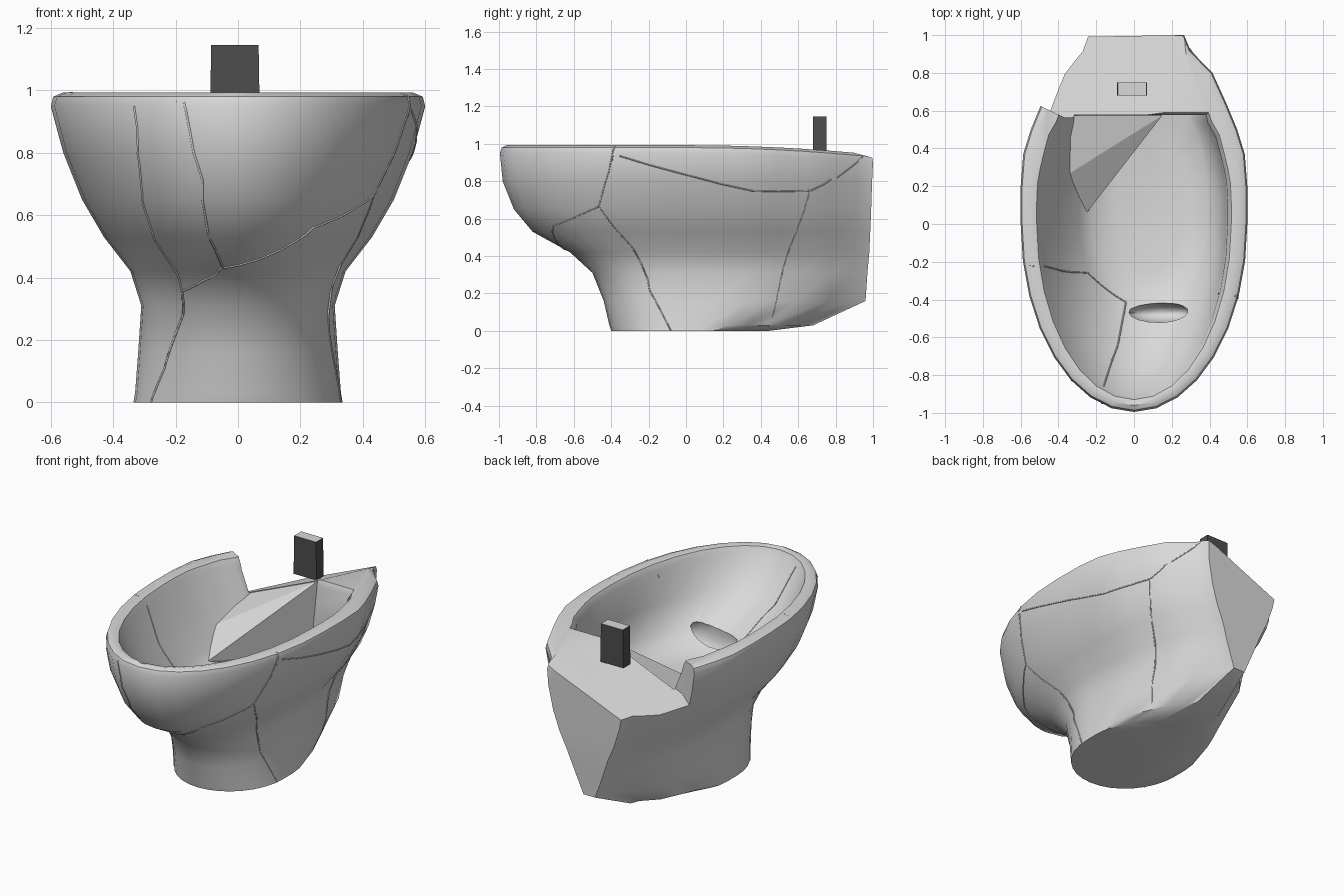
import bpy, bmesh, math
from mathutils import Vector
from mathutils.bvhtree import BVHTree

if "Cube" in bpy.data.objects:
    bpy.data.objects.remove(bpy.data.objects["Cube"])


def material(name, value):
    mat = bpy.data.materials.new(name)
    mat.use_nodes = True
    color = (value, value, value, 1)
    mat.diffuse_color = color
    mat.node_tree.nodes["Principled BSDF"].inputs["Base Color"].default_value = color
    return mat


porcelain = material("grey porcelain", 0.7)
dark = material("dark grey", 0.075)


def make_object(name, bm, *mats):
    bmesh.ops.recalc_face_normals(bm, faces=bm.faces)
    mesh = bpy.data.meshes.new(name)
    bm.to_mesh(mesh)
    bm.free()
    for mat in mats:
        mesh.materials.append(mat)
    obj = bpy.data.objects.new(name, mesh)
    bpy.context.collection.objects.link(obj)
    return obj


# Taper of the rear half: fraction of length, fraction of extra width
REAR = [(.2, 1), (.37, .96), (.5, .84), (.63, .68), (.8, .45), (.92, .1), (1, 0)]
FRONT_STEPS = 8


def ring(bm, z, front, mid, half, back, back_half, shift=0):
    """Closed horizontal outline: elliptical nose and tapered tail."""
    side = []
    for i in range(1, FRONT_STEPS + 1):
        a = math.pi / 2 * i / FRONT_STEPS
        side.append((half * math.sin(a), mid - (mid - front) * math.cos(a)))
    for u, s in REAR:
        side.append((back_half + (half - back_half) * s, mid + (back - mid) * u))
    outline = [(0, front)] + side + [(0, back)] + [(-x, y) for x, y in reversed(side)]
    verts = []
    for x, y in outline:
        dip = .05 * max(0, y) ** 2 if z > .8 else 0
        verts.append(bm.verts.new((x + shift, y, z - dip)))
    return verts


# Body: outer wall from foot to rim, then inner wall down to the floor
LEVELS = [
    (0, -.4, -.03, .335, .44, .12),
    (.03, -.41, -.03, .33, .68, .09),
    (.16, -.44, -.03, .32, .96, .04),
    (.31, -.5, -.03, .31, .97, .1),
    (.42, -.62, -.03, .345, .98, .14),
    (.53, -.82, 0, .43, .985, .19),
    (.65, -.92, 0, .5, .99, .23),
    (.8, -.98, 0, .56, .995, .26),
    (.95, -.995, 0, .6, 1, .265),
    (.98, -.985, 0, .592, .995, .26),
    (.993, -.96, 0, .56, .98, .24),
    (.985, -.93, 0, .515, .59, .4),
    (.95, -.915, 0, .495, .578, .38),
    (.75, -.77, 0, .445, .577, .35, .04),
    (.6, -.52, .02, .37, .58, .27, .08),
    (.53, -.42, .05, .31, .58, .21, .08),
    (.5, -.25, .08, .18, .4, .1, .08),
]
bm = bmesh.new()
rings = [ring(bm, *level) for level in LEVELS]
for low, high in zip(rings, rings[1:]):
    for i in range(len(low)):
        j = (i + 1) % len(low)
        bm.faces.new((low[i], low[j], high[j], high[i]))
bm.faces.new(rings[0])
bm.faces.new(rings[-1])
body = make_object("broken_bowl", bm, porcelain)


def cut(target, cutter):
    cutter.hide_render = True
    mod = target.modifiers.new("cut", "BOOLEAN")
    mod.operation = "DIFFERENCE"
    mod.solver = "EXACT"
    mod.object = cutter
    bpy.context.view_layer.objects.active = target
    bpy.ops.object.modifier_apply(modifier=mod.name)
    bpy.data.objects.remove(cutter)


# Slanted break across the back
def break_height(x, y):
    return 1.024 + .423 * x - .21 * y


corners = [(-.8, .77), (-.37, .565), (1, .565), (1, 1.4), (-.8, 1.4)]
bm = bmesh.new()
floor = [bm.verts.new((x, y, break_height(x, y))) for x, y in corners]
roof = [bm.verts.new((x, y, 2)) for x, y in corners]
bm.faces.new(floor)
bm.faces.new(roof)
for i in range(len(corners)):
    j = (i + 1) % len(corners)
    bm.faces.new((floor[i], floor[j], roof[j], roof[i]))
cut(body, make_object("break_cutter", bm, porcelain))

# Lens-shaped drain opening
bm = bmesh.new()
bmesh.ops.create_uvsphere(bm, u_segments=16, v_segments=8, radius=1)
bmesh.ops.scale(bm, vec=(.17, .055, .11), verts=bm.verts)
bmesh.ops.translate(bm, vec=(.14, -.47, .57), verts=bm.verts)
cut(body, make_object("drain_cutter", bm, porcelain))

bpy.ops.object.select_all(action="DESELECT")
body.select_set(True)
bpy.context.view_layer.objects.active = body
bpy.ops.object.shade_smooth_by_angle(angle=math.radians(42))

# Shard leaning in the rear right corner of the basin
bm = bmesh.new()
for x, y, z in [(-.36, .575, break_height(-.36, .575) - .005),
                (.15, .575, break_height(.15, .575) - .005),
                (-.25, .06, .55), (-.37, .25, .66),
                (-.2, .2, .48), (-.2, .58, .5), (.1, .58, .5)]:
    bm.verts.new((x, y, z))
bmesh.ops.convex_hull(bm, input=bm.verts)
make_object("inner_shard", bm, porcelain)

# Flush post: tapered block with a pale top
bm = bmesh.new()
bmesh.ops.create_cube(bm, size=1)
for v in bm.verts:
    taper = .95 if v.co.z > 0 else 1
    v.co = (v.co.x * .16 * taper - .01, v.co.y * .07 + .715, v.co.z * .24 + 1.025)
post = make_object("flush_post", bm, dark, porcelain)
for face in post.data.polygons:
    face.material_index = 1 if face.normal.z > .5 else 0

# Hairline seams between the shards, following the surface
surface = bmesh.new()
surface.from_mesh(body.data)
tree = BVHTree.FromBMesh(surface)
surface.free()


def seam(name, *points):
    path = []
    for a, b in zip(points, points[1:]):
        for i in range(12):
            path.append(tree.find_nearest(Vector(a).lerp(Vector(b), i / 12))[0])
    path.append(tree.find_nearest(Vector(points[-1]))[0])
    curve = bpy.data.curves.new(name, "CURVE")
    curve.dimensions = "3D"
    curve.bevel_depth = .004
    curve.bevel_resolution = 0
    spline = curve.splines.new("POLY")
    spline.points.add(len(path) - 1)
    for point, co in zip(spline.points, path):
        point.co = (*co, 1)
    curve.materials.append(porcelain)
    bpy.context.collection.objects.link(bpy.data.objects.new(name, curve))


chin, knee, hip = (-.05, -.65, .4), (-.21, -.5, .32), (.45, -.47, .66)
haunch, drain_corner = (.4, .65, .76), (-.05, -.43, .53)
seam("front_seam", (-.2, -1, .98), (-.13, -.95, .7), chin)
seam("chin_seam", knee, chin, (.28, -.75, .52), hip)
seam("right_front_seam", (-.4, -.9, .98), (-.4, -.85, .75), (-.3, -.65, .5), knee)
seam("right_foot_seam", knee, (-.31, -.25, 0))
seam("left_foot_seam", hip, (.33, -.08, 0))
seam("left_rim_seam", hip, (.55, -.42, .85), (.55, -.38, 1), (.48, -.38, .9))
seam("left_side_seam", (.58, -.36, .93), (.53, .35, .75), haunch, (.27, .95, .93))
seam("left_back_seam", haunch, (.22, .44, .02))
seam("inner_seam", (-.56, -.22, 1), (-.27, -.27, .58), drain_corner)
seam("inner_front_seam", drain_corner, (-.09, -.65, .68), (-.18, -.9, .95))
